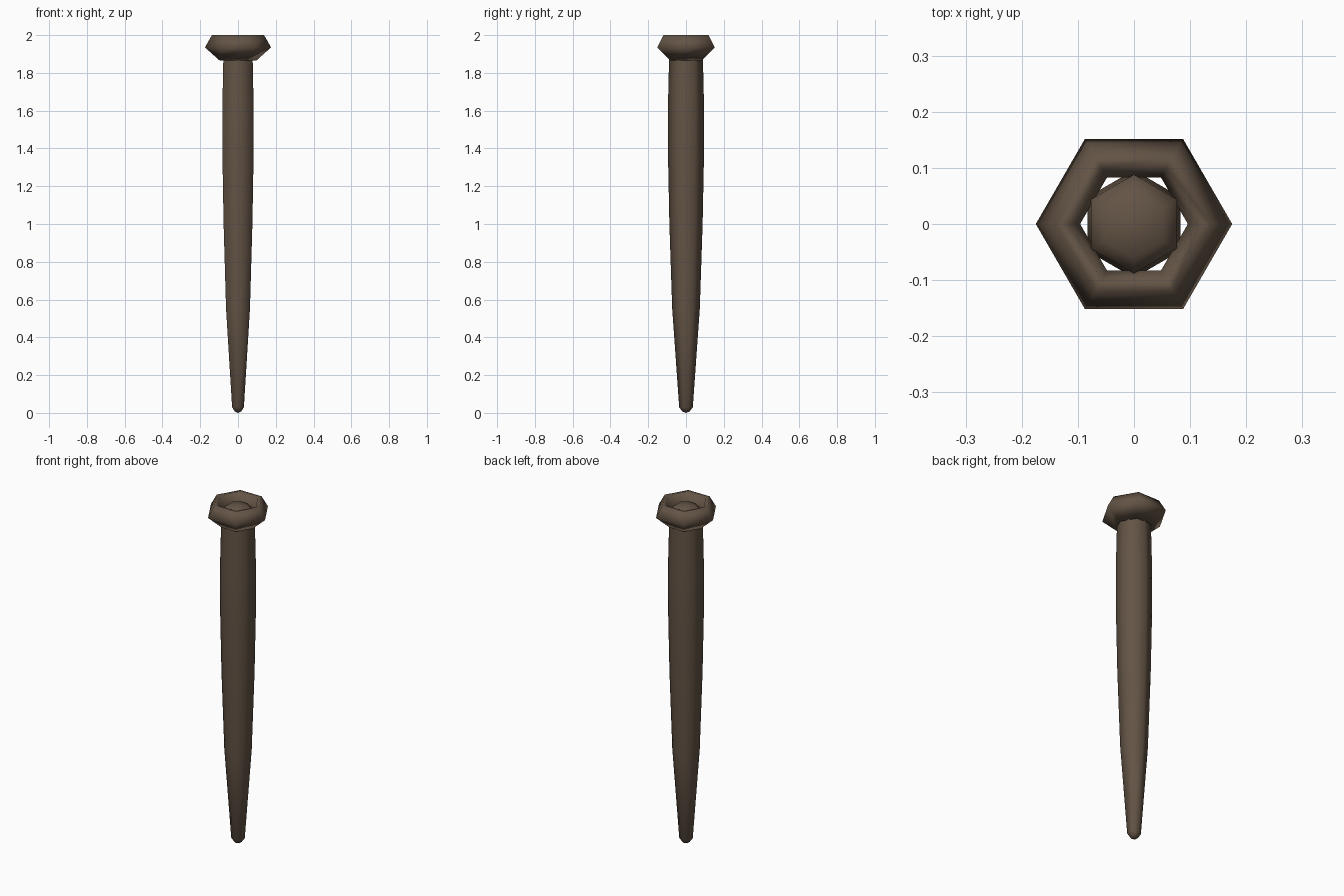
import bpy, bmesh, math

if "Cube" in bpy.data.objects:
    bpy.data.objects.remove(bpy.data.objects["Cube"])

iron = bpy.data.materials.new("dark brown iron")
iron.diffuse_color = (0.125, 0.088, 0.06, 1)
iron.use_nodes = True
iron.node_tree.nodes["Principled BSDF"].inputs["Base Color"].default_value = iron.diffuse_color


def hex_lathe(name, profile, offset, closed):
    """Sweep (radius, z) points round six sides; zero radius makes a pole."""
    bm = bmesh.new()
    rings = []
    for r, z in profile:
        if r == 0:
            rings.append([bm.verts.new((0, 0, z))] * 6)
        else:
            rings.append([bm.verts.new((r * math.cos(offset + k * math.pi / 3),
                                        r * math.sin(offset + k * math.pi / 3), z))
                          for k in range(6)])
    pairs = list(zip(rings, rings[1:]))
    if closed:
        pairs.append((rings[-1], rings[0]))
    for a, b in pairs:
        for k in range(6):
            j = (k + 1) % 6
            corners = list(dict.fromkeys([a[k], a[j], b[j], b[k]]))
            bm.faces.new(corners)
    bmesh.ops.recalc_face_normals(bm, faces=bm.faces[:])
    for f in bm.faces:
        f.smooth = True
    me = bpy.data.meshes.new(name)
    bm.to_mesh(me)
    bm.free()
    me.materials.append(iron)
    ob = bpy.data.objects.new(name, me)
    bpy.context.collection.objects.link(ob)
    return ob


# tapering shank with blunt tip and slightly domed top
hex_lathe("shank", [(0, 0), (0.02, 0.008), (0.036, 0.03), (0.073, 0.55),
                    (0.088, 1.0), (0.096, 1.4), (0.096, 1.6), (0.09, 1.86),
                    (0.088, 1.95), (0.06, 1.972), (0, 1.985)], math.pi / 6, False)

# open hexagonal collar forming the head
hex_lathe("head_collar", [(0.097, 1.865), (0.175, 1.935), (0.138, 2.0),
                          (0.115, 1.995), (0.096, 1.93)], 0, True)
